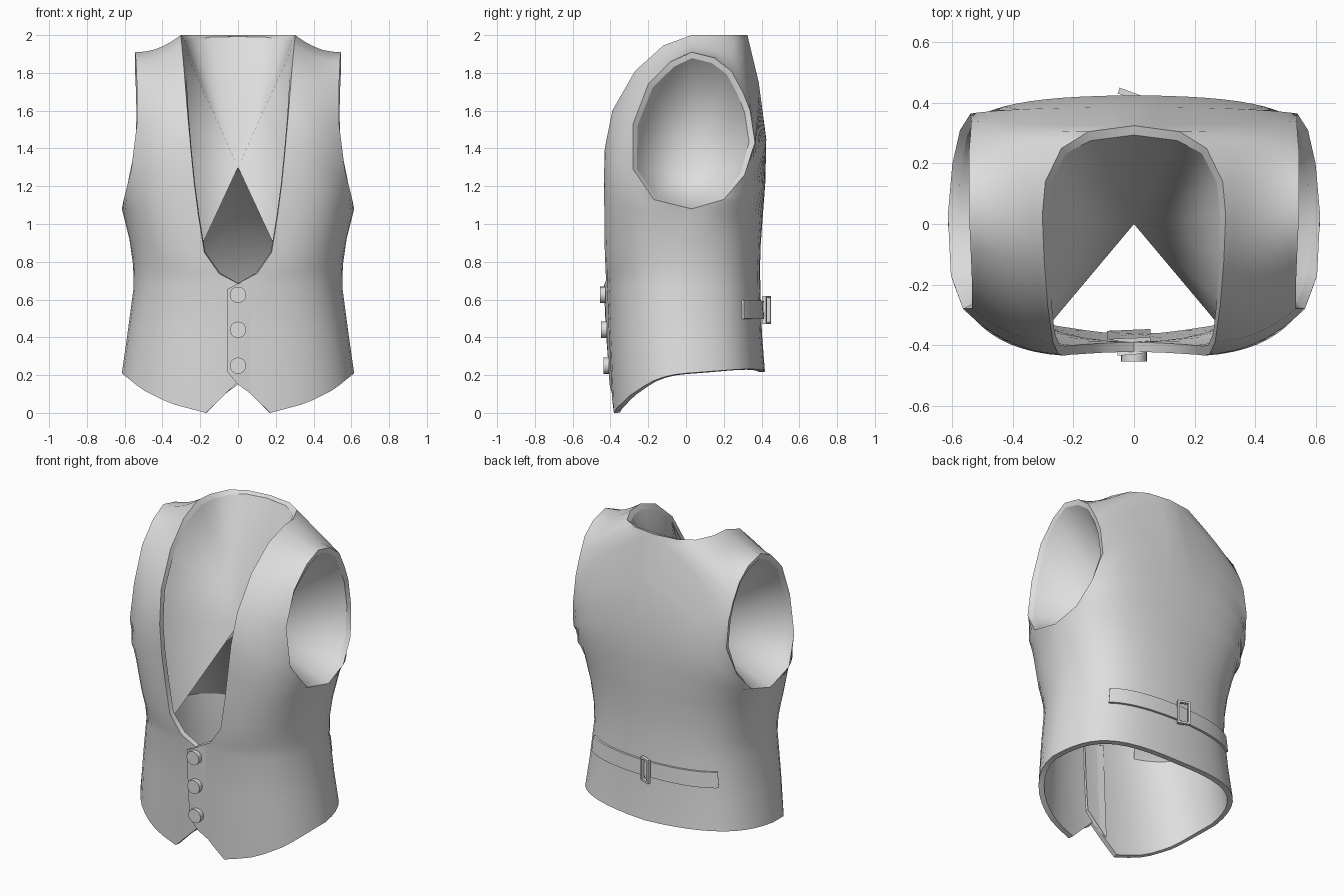
import bpy, bmesh, math
from mathutils import Vector

if "Cube" in bpy.data.objects:
    bpy.data.objects.remove(bpy.data.objects["Cube"])

cloth = bpy.data.materials.new("light grey cloth")
cloth.diffuse_color = (0.73, 0.73, 0.73, 1)
cloth.use_nodes = True
cloth.node_tree.nodes["Principled BSDF"].inputs["Base Color"].default_value = cloth.diffuse_color
N = 12          # columns per half row
THICK = 0.032   # cloth thickness

# Half rows running up the front: inner xyz, outer xyz, corner x fraction
FRONT = [
    (0, -.395, .165, .615, 0, .21, .95),
    (0, -.412, .42, .585, 0, .42, .95),
    (0, -.422, .685, .553, 0, .66, .95),
    (.1, -.425, .738, .555, .01, .78, .95),
    (.178, -.43, .85, .575, .02, .92, .95),
    (.21, -.432, 1.05, .615, .03, 1.08, .95),
    (.232, -.435, 1.22, .605, -.17, 1.13, .8),
    (.25, -.43, 1.4, .565, -.28, 1.29, .55),
    (.268, -.39, 1.6, .535, -.28, 1.53, .55),
    (.285, -.27, 1.81, .535, -.2, 1.74, .5),
    (.297, -.12, 1.945, .54, -.08, 1.86, .5),
    (.303, .03, 2.0, .545, .03, 1.91, .5),
]
# Half rows continuing over the shoulder and down the back
BACK = [
    (.293, .14, 2.0, .545, .15, 1.88, .5),
    (.24, .25, 2.0, .545, .24, 1.81, .6),
    (.15, .305, 2.0, .54, .30, 1.7, .67),
    (0, .325, 2.0, .538, .34, 1.6, .7),
    (0, .385, 1.75, .54, .365, 1.43, .74),
    (0, .425, 1.45, .575, .31, 1.26, .82),
    (0, .42, 1.22, .6, .2, 1.13, .92),
    (0, .405, 1.02, .615, .03, 1.08, .95),
    (0, .395, .88, .575, .02, .92, .95),
    (0, .392, .77, .555, .01, .78, .95),
    (0, .394, .65, .553, 0, .66, .95),
    (0, .402, .42, .585, 0, .42, .95),
    (0, .418, .218, .615, 0, .21, .95),
]
ROWS = FRONT + BACK
PIT_F, PIT_B, WAIST_F, WAIST_B, NECK_B = 5, 19, 2, 22, 15
HEM = [(0, .165), (.17, 0), (.36, .05), (.51, .125), (.615, .21)]


def section(row, t):
    """Point on a rounded row, from the inner edge (t=0) to the outer edge (t=1)."""
    a, b, f = Vector(row[:3]), Vector(row[3:6]), row[6]
    cz = .5
    if a.z > 1.78:      # shoulders dip quickly from the neck
        cz += .5 * max(0, min(1, (.33 - a.y) / .3))
    w = 1.22 if a.y > 0 else 1.04
    lift = .07 if a.y < -.3 and a.z > .7 else .02
    c = Vector((a.x + (b.x - a.x) * f, a.y + (b.y - a.y) * lift, a.z + (b.z - a.z) * cz))
    k0, k1, k2 = (1 - t) ** 2, 2 * w * t * (1 - t), t * t
    return (a * k0 + c * k1 + b * k2) / (k0 + k1 + k2)


def hem_z(x):
    for (x0, z0), (x1, z1) in zip(HEM, HEM[1:]):
        if x <= x1:
            return z0 + (z1 - z0) * (x - x0) / (x1 - x0)
    return HEM[-1][1]


def finish(name, bm, smooth=35):
    me = bpy.data.meshes.new(name)
    bm.to_mesh(me)
    bm.free()
    ob = bpy.data.objects.new(name, me)
    bpy.context.collection.objects.link(ob)
    me.materials.append(cloth)
    bpy.ops.object.select_all(action='DESELECT')
    ob.select_set(True)
    bpy.context.view_layer.objects.active = ob
    if smooth:
        bpy.ops.object.shade_smooth_by_angle(angle=math.radians(smooth))
    return ob


def apply_all(ob, smooth):
    """Apply modifiers, then sharpen the new cloth edges."""
    for mod in list(ob.modifiers):
        bpy.ops.object.modifier_apply(modifier=mod.name)
    bpy.ops.object.shade_smooth_by_angle(angle=math.radians(smooth))


# Vest shell
pts = [[section(r, j / N) for j in range(N + 1)] for r in ROWS]
tip = min(range(N + 1), key=lambda j: abs(pts[0][j].x - .17))
pts[0][tip].x = .17
for p in pts[0]:
    p.z = hem_z(p.x)
for j, p in enumerate(pts[-1]):     # the back hem arches slightly
    p.z += .018 * math.sin(math.pi * j / N)
bm = bmesh.new()
grid = [[bm.verts.new(p) for p in row] for row in pts]
for r in range(len(grid) - 1):
    for j in range(N):
        bm.faces.new((grid[r][j], grid[r][j + 1], grid[r + 1][j + 1], grid[r + 1][j]))
bm.normal_update()
inner = [[v.co - v.normal * THICK for v in row] for row in grid]
bmesh.ops.remove_doubles(bm, verts=bm.verts, dist=.0005)
bm.normal_update()
shell = finish("vest_shell", bm, 0)
m = shell.modifiers.new("mirror", 'MIRROR')
m.merge_threshold = .001
s = shell.modifiers.new("thickness", 'SOLIDIFY')
s.thickness, s.offset = THICK, -1
apply_all(shell, 50)

# Linings: cones of cloth running from each opening to one inner point
APEX = Vector((0, 0, 1.3))


def cone(name, ring):
    bm = bmesh.new()
    top = bm.verts.new(APEX)
    vs = [bm.verts.new(p) for p in ring]
    for a, b in zip(vs, vs[1:]):
        if (a.co - b.co).length > 1e-4:
            bm.faces.new((top, a, b))
    bmesh.ops.remove_doubles(bm, verts=bm.verts, dist=.0005)
    axis = sum(ring, Vector()) / len(ring) - APEX
    bm.normal_update()
    if sum(f.normal.dot(axis) * f.calc_area() for f in bm.faces) < 0:
        bmesh.ops.reverse_faces(bm, faces=bm.faces[:])
    finish(name, bm, 120)


def flip(p):
    return Vector((-p.x, p.y, p.z))


def behind_panel(r):
    """First lining point of a row that is tucked behind the front panel."""
    row = inner[r]
    for a, b in zip(row, row[1:]):
        da, db = a.x + .84 * a.y, b.x + .84 * b.y
        if da >= 0:
            return a
        if db >= 0:
            return a.lerp(b, da / (da - db))
    return row[-1]


corner = behind_panel(WAIST_F)
neck = [behind_panel(r) for r in range(WAIST_F, 9)] + [inner[r][0] for r in range(9, NECK_B + 1)]
neck[-1] = Vector((0, neck[-1].y, neck[-1].z))
cone("neck_lining", neck + [flip(p) for p in neck[-2::-1]])
arm = [inner[r][N] for r in range(PIT_F, PIT_B + 1)]
arm[0] = arm[-1] = (arm[0] + arm[-1]) / 2
cone("armhole_lining_right", arm)
cone("armhole_lining_left", [flip(p) for p in arm])
waist = [corner] + [p for p in inner[WAIST_F][:N] if p.x > corner.x + .01] + inner[WAIST_B][::-1]
waist[-1] = Vector((0, waist[-1].y, waist[-1].z))
cone("waist_lining", waist + [flip(p) for p in waist[-2::-1]])


# Front overlap and underlap: stepped on one side, flush on the other
def lap(name, side, depth):
    bm = bmesh.new()
    prev = None
    for zl, zr, y in ((.215, .085, -.396), (.44, .44, -.413), (.61, .62, -.42), (.655, .715, -.423)):
        y += depth
        cur = [bm.verts.new((x * side, v, z)) for x, v, z in (
            (-.055, y + .014, zl), (-.055, y - .012, zl), (0, y - .009, zl * .5 + zr * .5), (.09, y + .008, zr))]
        if prev:
            for i in range(3):
                bm.faces.new((prev[i], prev[i + 1], cur[i + 1], cur[i]))
        else:
            bm.faces.new(cur)
        prev = cur
    bm.faces.new(prev)
    bmesh.ops.recalc_face_normals(bm, faces=bm.faces[:])
    finish(name, bm, 40)


lap("front_overlap", 1, 0)
lap("front_underlap", -1, .035)

# Buttons
for i, (z, y) in enumerate(((.625, -.44), (.44, -.434), (.25, -.422))):
    bpy.ops.mesh.primitive_cylinder_add(vertices=20, radius=.043, depth=.03,
                                        location=(0, y, z), rotation=(math.pi / 2, 0, 0))
    ob = bpy.context.object
    ob.name = f"button_{i + 1}"
    ob.data.materials.append(cloth)
    bpy.ops.object.shade_smooth_by_angle(angle=math.radians(35))


# Back strap following the waist
def back_point(t, z):
    f = (.66 - z) / .24
    p = section(BACK[-3], t).lerp(section(BACK[-2], t), f)
    return p + Vector((p.x * .6, p.y, 0)).normalized() * .007


ts = [i * .04 for i in range(25) if back_point(i * .04, .55).x < .44]
bm = bmesh.new()
prev = None
for sx, t in [(-1, t) for t in ts[:0:-1]] + [(1, t) for t in ts]:
    cur = []
    for z in (.5, .6):
        p = back_point(t, z)
        cur.append(bm.verts.new((p.x * sx, p.y, p.z)))
    if prev:
        bm.faces.new((prev[0], prev[1], cur[1], cur[0]))
    prev = cur
strap = finish("back_strap", bm, 0)
s = strap.modifiers.new("thickness", 'SOLIDIFY')
s.thickness, s.offset = .014, 0
apply_all(strap, 35)

# Buckle frame, slightly tilted
bm = bmesh.new()
for cx, cz, sx, sz in ((-.032, 0, .012, .15), (.032, 0, .012, .15),
                       (0, .069, .064, .012), (0, -.069, .064, .012)):
    vs = bmesh.ops.create_cube(bm, size=1)['verts']
    bmesh.ops.scale(bm, vec=(sx, .02, sz), verts=vs)
    bmesh.ops.translate(bm, vec=(cx, 0, cz), verts=vs)
buckle = finish("buckle", bm, 0)
buckle.location = (-.015, .428, .545)
buckle.rotation_euler = (0, 0, math.radians(-20))
